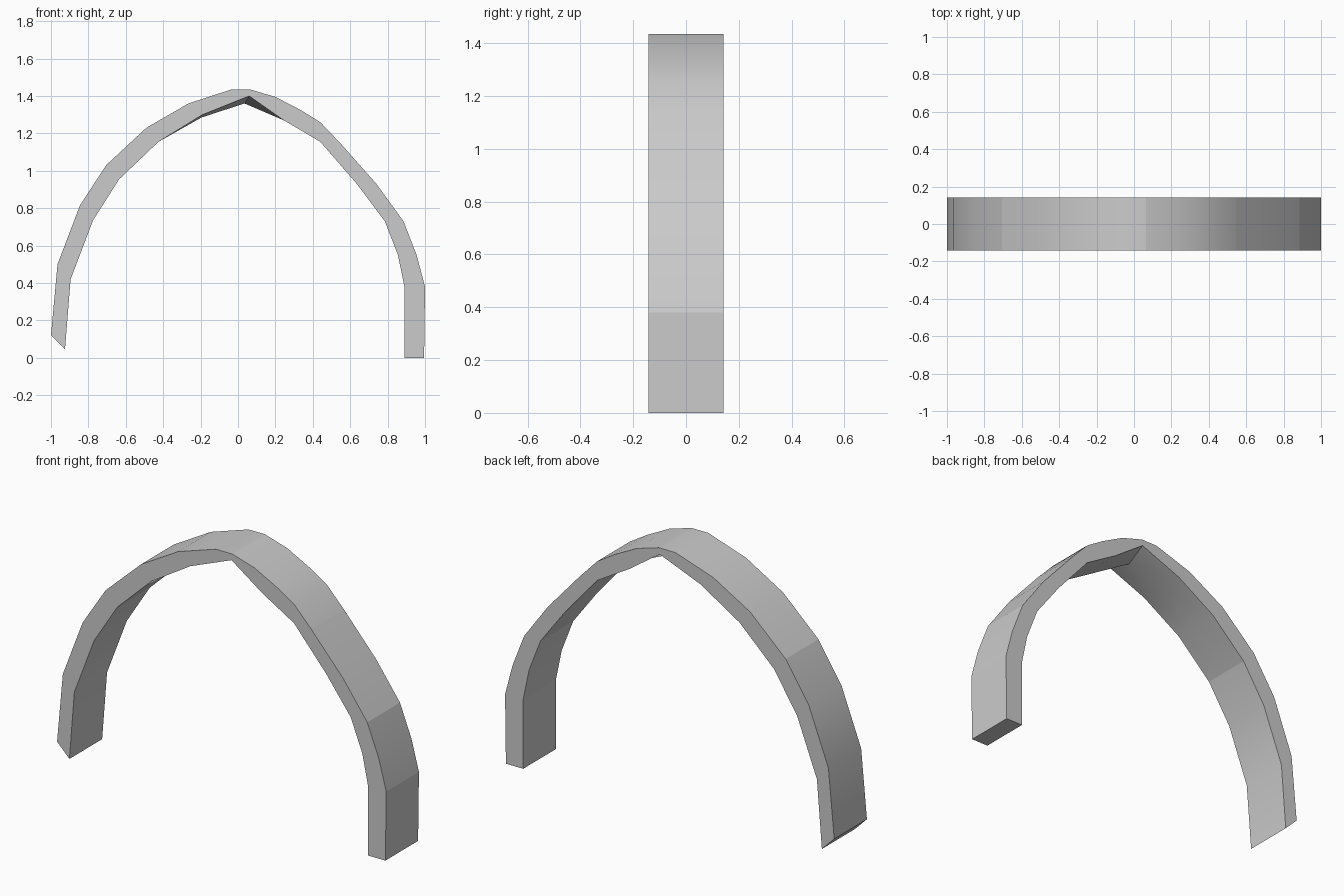
import bpy, bmesh

if "Cube" in bpy.data.objects:
    bpy.data.objects.remove(bpy.data.objects["Cube"])

HALF_DEPTH = 0.142

# Front outline (x, z): outer curve from left foot to right foot
outer = [(-1.0, .12), (-.965, .5), (-.845, .815), (-.705, 1.03), (-.49, 1.23),
         (-.265, 1.36), (-.035, 1.435), (.065, 1.435), (.2, 1.395), (.335, 1.325),
         (.44, 1.26), (.545, 1.15), (.74, .93), (.885, .73), (.955, .55),
         (1.0, .38), (.995, 0)]
# Inner curve from left foot to right foot
inner = [(-.925, .045), (-.895, .42), (-.775, .735), (-.635, .955), (-.425, 1.155),
         (-.19, 1.30), (.06, 1.40), (.245, 1.27), (.44, 1.155), (.635, .93),
         (.785, .73), (.855, .55), (.89, .38), (.89, 0)]
# The underside sags along the centre line near the crown
sag = {(-.19, 1.30): (-.195, 1.285), (.06, 1.40): (.035, 1.36)}
# Visible creases across the band
creases = {outer[i] for i in (0, 3, 7, 11, 13, 15, 16)}
creases |= {inner[i] for i in (0, 3, 6, 8, 10, 12, 13)}

outline = outer + inner[::-1]
n = len(outline)
bm = bmesh.new()

# Three matching loops: front, centre, back
loops = []
for y in (-HALF_DEPTH, 0, HALF_DEPTH):
    pts = [sag.get(p, p) if y == 0 else p for p in outline]
    loops.append([bm.verts.new((x, y, z)) for x, z in pts])

# Front and back faces of the arch
bm.faces.new(loops[0])
bm.faces.new(loops[2][::-1])

# Outer band, underside and feet
for a, b in zip(loops, loops[1:]):
    for i in range(n):
        j = (i + 1) % n
        face = bm.faces.new((a[i], b[i], b[j], a[j]))
        face.smooth = True

bmesh.ops.recalc_face_normals(bm, faces=bm.faces)

# Sharp rims and creases
for loop in (loops[0], loops[2]):
    for i in range(n):
        bm.edges.get((loop[i], loop[(i + 1) % n])).smooth = False
for a, b in zip(loops, loops[1:]):
    for i in range(n):
        if outline[i] in creases:
            bm.edges.get((a[i], b[i])).smooth = False

mesh = bpy.data.meshes.new("arched_band")
bm.to_mesh(mesh)
bm.free()
obj = bpy.data.objects.new("arched_band", mesh)
bpy.context.collection.objects.link(obj)
